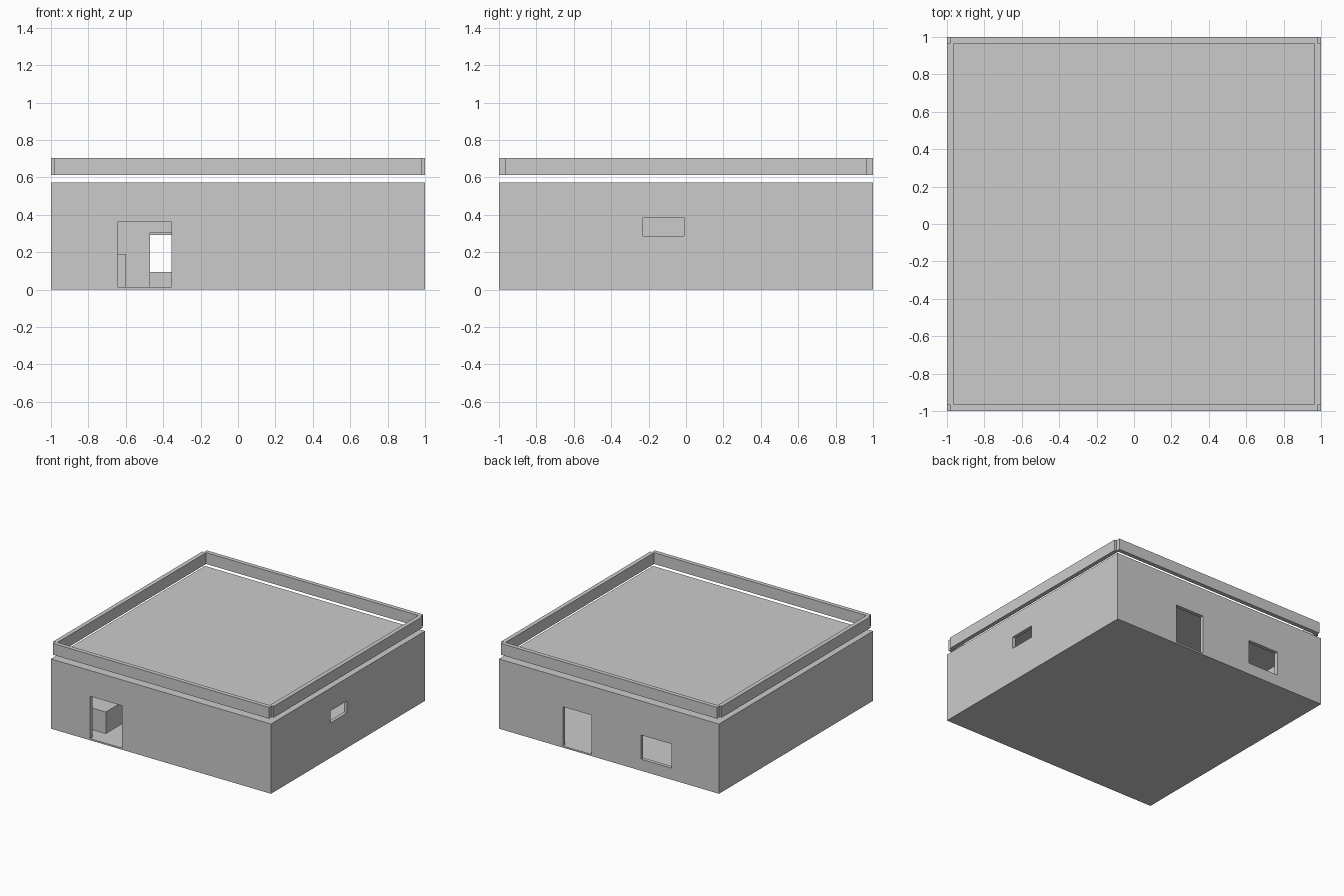
import bpy
import bmesh
from mathutils import Vector

if "Cube" in bpy.data.objects:
    bpy.data.objects.remove(bpy.data.objects["Cube"])


def box(name, lo, hi):
    """Axis-aligned box between two corners."""
    lo, hi = Vector(lo), Vector(hi)
    bm = bmesh.new()
    bmesh.ops.create_cube(bm, size=1)
    bmesh.ops.scale(bm, vec=hi - lo, verts=bm.verts)
    bmesh.ops.translate(bm, vec=(lo + hi) / 2, verts=bm.verts)
    mesh = bpy.data.meshes.new(name)
    bm.to_mesh(mesh)
    bm.free()
    ob = bpy.data.objects.new(name, mesh)
    bpy.context.collection.objects.link(ob)
    return ob


def cut(target, lo, hi):
    """Subtract a box, bake the result and drop the cutter."""
    cutter = box("cutter", lo, hi)
    cutter.hide_render = True
    mod = target.modifiers.new("opening", 'BOOLEAN')
    mod.operation, mod.solver, mod.object = 'DIFFERENCE', 'EXACT', cutter
    bpy.context.view_layer.objects.active = target
    bpy.ops.object.modifier_apply(modifier=mod.name)
    bpy.data.objects.remove(cutter, do_unlink=True)


FLOOR, CEILING, TOP, WALL = 0.013, 0.545, 0.573, 0.03
IN = 1 - WALL

# Hollow house body with floor and flat roof
house = box("house_shell", (-1, -1, 0), (1, 1, TOP))
cut(house, (-IN, -IN, FLOOR), (IN, IN, CEILING))

# Front door, back door, back window, right window
cut(house, (-0.645, -1.1, FLOOR), (-0.356, -0.9, 0.361))
cut(house, (0.16, 0.9, FLOOR), (0.42, 1.1, 0.336))
cut(house, (-0.57, 0.9, 0.095), (-0.29, 1.1, 0.293))
cut(house, (0.9, -0.23, 0.287), (1.1, -0.01, 0.386))

# Inner partition with a doorway
partition = box("partition_wall", (-IN, 0.0, FLOOR), (0.1, WALL, CEILING))
cut(partition, (-0.47, -0.1, FLOOR - 0.01), (-0.21, 0.1, 0.305))

# Low block standing inside the front door
box("interior_block", (-0.85, -0.86, FLOOR), (-0.60, -0.60, 0.19))

# Raised parapet rails floating just above the roof, notched at the corners
for side, s in (("front", -1), ("back", 1)):
    y = sorted((s * 0.965, s))
    box(side + "_parapet", (-0.983, y[0], 0.612), (0.983, y[1], 0.705))
for side, s in (("left", -1), ("right", 1)):
    x = sorted((s * 0.965, s))
    box(side + "_parapet", (x[0], -0.965, 0.612), (x[1], 0.965, 0.705))
